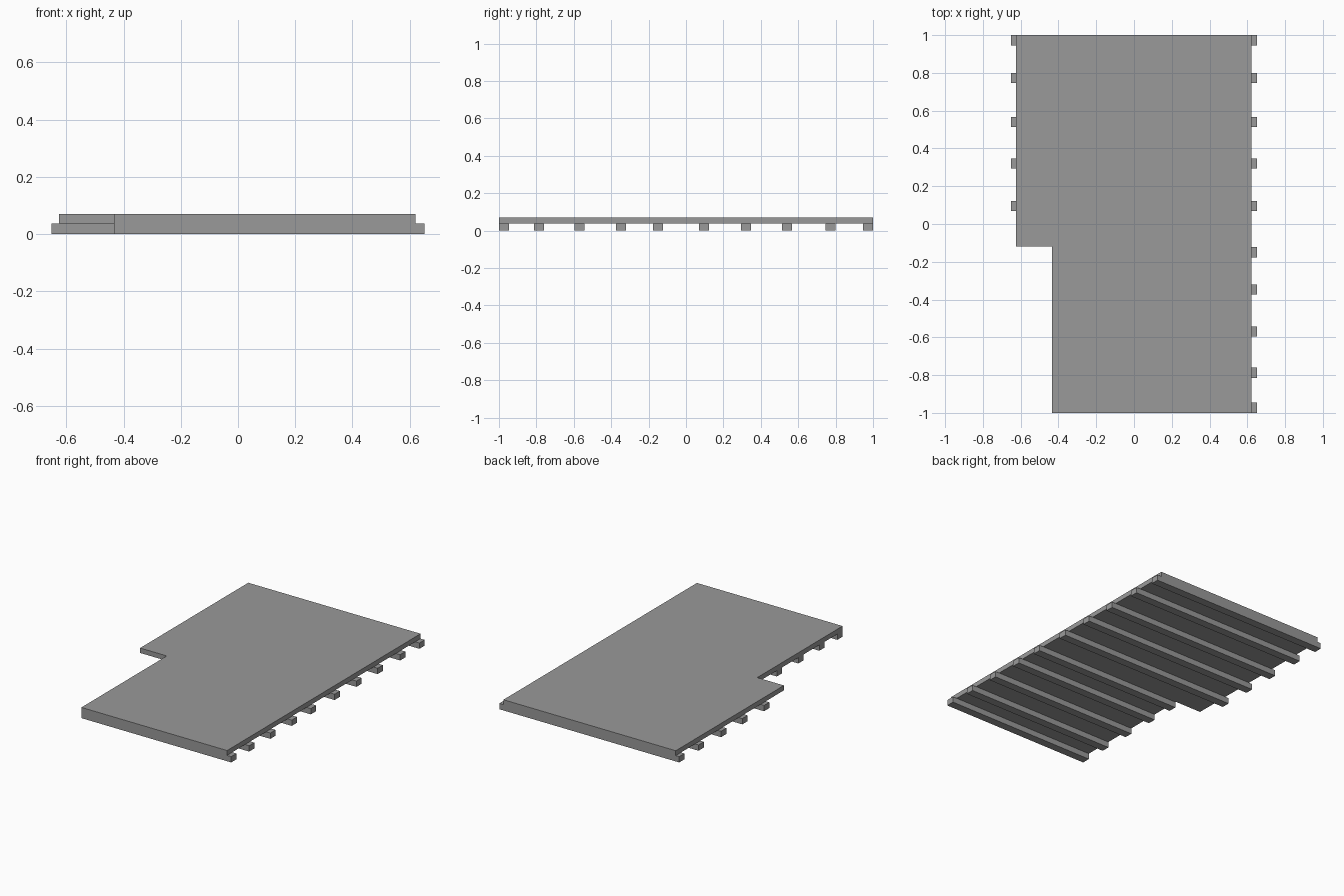
import bpy
import bmesh

cube = bpy.data.objects.get("Cube")
if cube:
    bpy.data.objects.remove(cube, do_unlink=True)

# Single flat grey
grey = bpy.data.materials.new("plain_grey")
grey.use_nodes = True
colour = (0.32, 0.32, 0.32, 1)
grey.diffuse_color = colour
grey.node_tree.nodes["Principled BSDF"].inputs["Base Color"].default_value = colour


def prism(name, outline, z0, z1):
    """Extrude a flat outline from z0 up to z1."""
    bm = bmesh.new()
    face = bm.faces.new([bm.verts.new((x, y, z0)) for x, y in outline])
    top = bmesh.ops.extrude_face_region(bm, geom=[face])["geom"]
    verts = [v for v in top if isinstance(v, bmesh.types.BMVert)]
    bmesh.ops.translate(bm, verts=verts, vec=(0, 0, z1 - z0))
    bmesh.ops.recalc_face_normals(bm, faces=bm.faces)
    mesh = bpy.data.meshes.new(name)
    bm.to_mesh(mesh)
    bm.free()
    mesh.materials.append(grey)
    obj = bpy.data.objects.new(name, mesh)
    bpy.context.collection.objects.link(obj)
    return obj


BEAM_TOP, DECK_TOP = 0.038, 0.07
DECK_LEFT, DECK_RIGHT = 0.621, -0.626
NOTCH_X, NOTCH_Y = -0.433, -0.118
BEAM_END, BEAM_HALF = 0.651, 0.027

# Deck slab with one corner notched away
prism("deck", [(DECK_RIGHT, 1), (DECK_RIGHT, NOTCH_Y), (NOTCH_X, NOTCH_Y),
               (NOTCH_X, -1), (DECK_LEFT, -1), (DECK_LEFT, 1)], BEAM_TOP, DECK_TOP)

# Cross beams: overhanging the deck, but flush with it along the notch
beam_ys = [-0.973, -0.787, -0.569, -0.347, -0.15, 0.096, 0.321, 0.54, 0.773, 0.973]
for i, y in enumerate(beam_ys):
    start = NOTCH_X if y < NOTCH_Y else -BEAM_END
    y0, y1 = y - BEAM_HALF, y + BEAM_HALF
    prism(f"beam_{i + 1}", [(start, y0), (BEAM_END, y0), (BEAM_END, y1), (start, y1)],
          0, BEAM_TOP)
